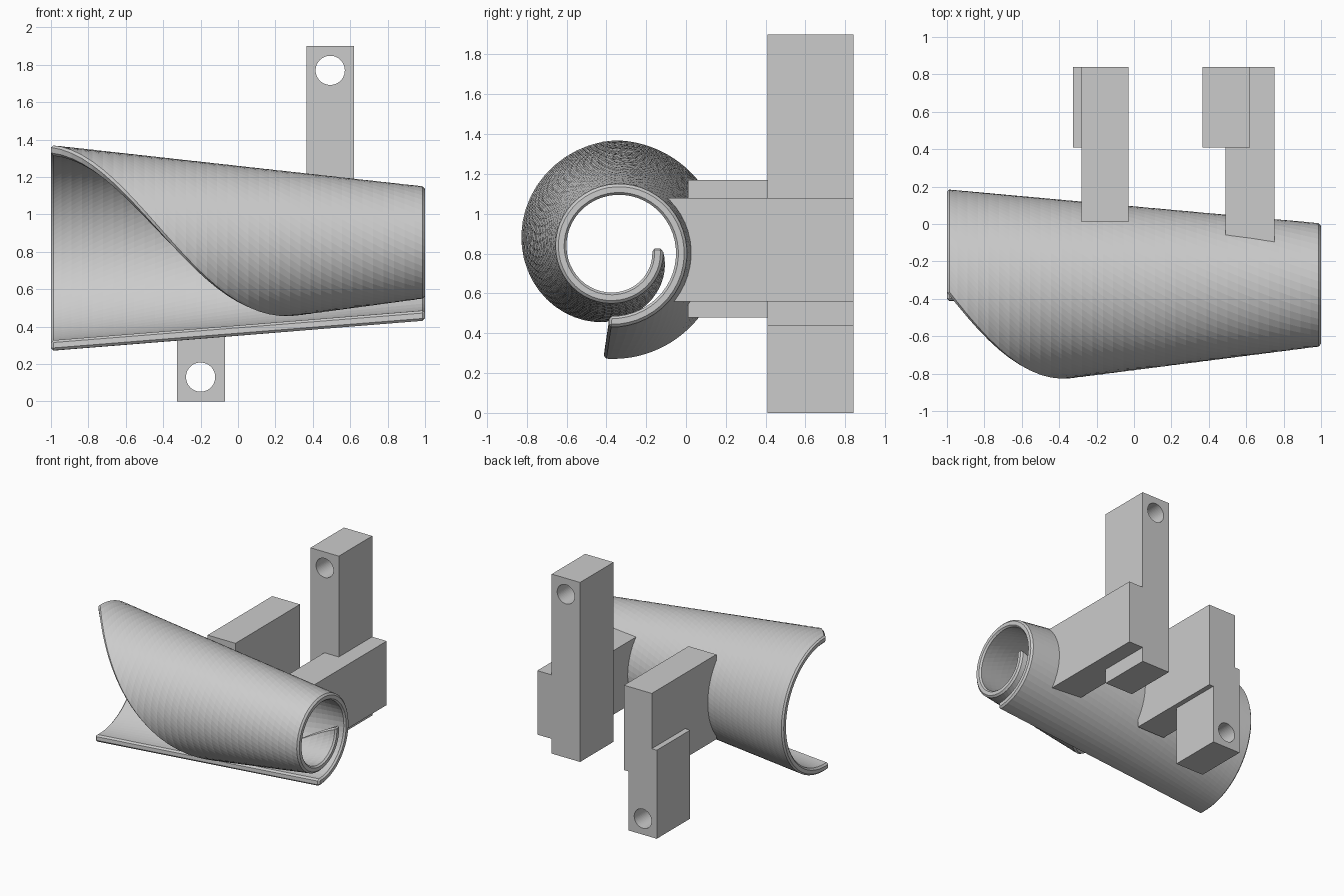
import bpy, bmesh
from math import radians, sin, cos, pi

if "Cube" in bpy.data.objects:
    bpy.data.objects.remove(bpy.data.objects["Cube"])

THICK = 0.055
START = radians(-95)


def lerp(a, b, t):
    return a + (b - a) * t


def section(t):
    """Centre y, centre z, outer radius and radius loss per turn along the roll."""
    return lerp(-.365, -.355, t), lerp(.823, .82, t), lerp(.553, .39, t), lerp(.01, .12, t)


def new_object(name, bm):
    bmesh.ops.recalc_face_normals(bm, faces=bm.faces)
    mesh = bpy.data.meshes.new(name)
    bm.to_mesh(mesh)
    bm.free()
    ob = bpy.data.objects.new(name, mesh)
    bpy.context.collection.objects.link(ob)
    return ob


def loft(name, rings, caps=False):
    """Skin closed rings; caps are strips across a sheet or plain end polygons."""
    bm = bmesh.new()
    vs = [[bm.verts.new(p) for p in ring] for ring in rings]
    n = len(rings[0])
    for a, b in zip(vs, vs[1:]):
        for j in range(n):
            k = (j + 1) % n
            bm.faces.new((a[j], a[k], b[k], b[j]))
    for ring in (vs[0], vs[-1]):
        if caps:
            bm.faces.new(ring)
        else:
            for j in range(n // 2 - 1):
                bm.faces.new((ring[j], ring[j + 1], ring[n - 2 - j], ring[n - 1 - j]))
    return new_object(name, bm)


def box(name, lo, hi):
    bm = bmesh.new()
    bmesh.ops.create_cube(bm, size=1)
    for v in bm.verts:
        v.co = [(lo[i] + hi[i]) / 2 + v.co[i] * (hi[i] - lo[i]) for i in range(3)]
    return new_object(name, bm)


def cut(ob, cutter):
    m = ob.modifiers.new("cut", 'BOOLEAN')
    m.operation, m.solver, m.object = 'DIFFERENCE', 'EXACT', cutter
    cutter.hide_render = True
    cutter.hide_set(True)


# Rolled conical sheet: its inner edge winds further round towards the small end
ROWS, STEPS = 36, 62
rings = []
for i in range(ROWS + 1):
    t = i / ROWS
    cy, cz, r0, k = section(t)
    end = radians(lerp(90, 363, t))
    outer, inner = [], []
    for j in range(STEPS + 1):
        a = lerp(START, end, j / STEPS)
        r = r0 - k * (a - START) / (2 * pi)
        for side, rr in ((outer, r), (inner, r - THICK)):
            side.append((lerp(-1, 1, t), cy + rr * cos(a), cz + rr * sin(a)))
    rings.append(outer + inner[::-1])
roll = loft("rolled_sheet", rings)
bev = roll.modifiers.new("edge", 'BEVEL')
bev.width, bev.segments = .013, 1
bev.limit_method, bev.angle_limit = 'ANGLE', radians(40)

# Cone that shapes the arm ends to the roll
cone_rings = []
for t in (-.05, 1.05):
    cy, cz, r0, k = section(t)
    r = r0 - k / 4 - .02
    cone_rings.append([(lerp(-1, 1, t), cy + r * cos(2 * pi * j / 96), cz + r * sin(2 * pi * j / 96))
                       for j in range(96)])
cone = loft("arm_cutter", cone_rings, caps=True)

# Two mounting brackets: an arm to the roll and an offset plate with a screw hole
for side, arm, plate, hole in (
        ("left", ((-.28, .01, .48), (-.03, .84, 1.17)), ((-.325, .41, 0), (-.07, .84, .72)), (-.2, .13)),
        ("right", ((.49, -.25, .56), (.75, .84, 1.08)), ((.365, .41, .44), (.62, .84, 1.9)), (.493, 1.77))):
    cut(box(side + "_arm", *arm), cone)
    drill = loft(side + "_hole_cutter", [[(hole[0] + .078 * cos(2 * pi * j / 48), y,
                                          hole[1] + .078 * sin(2 * pi * j / 48)) for j in range(48)]
                                        for y in (.3, .95)], caps=True)
    cut(box(side + "_plate", *plate), drill)
